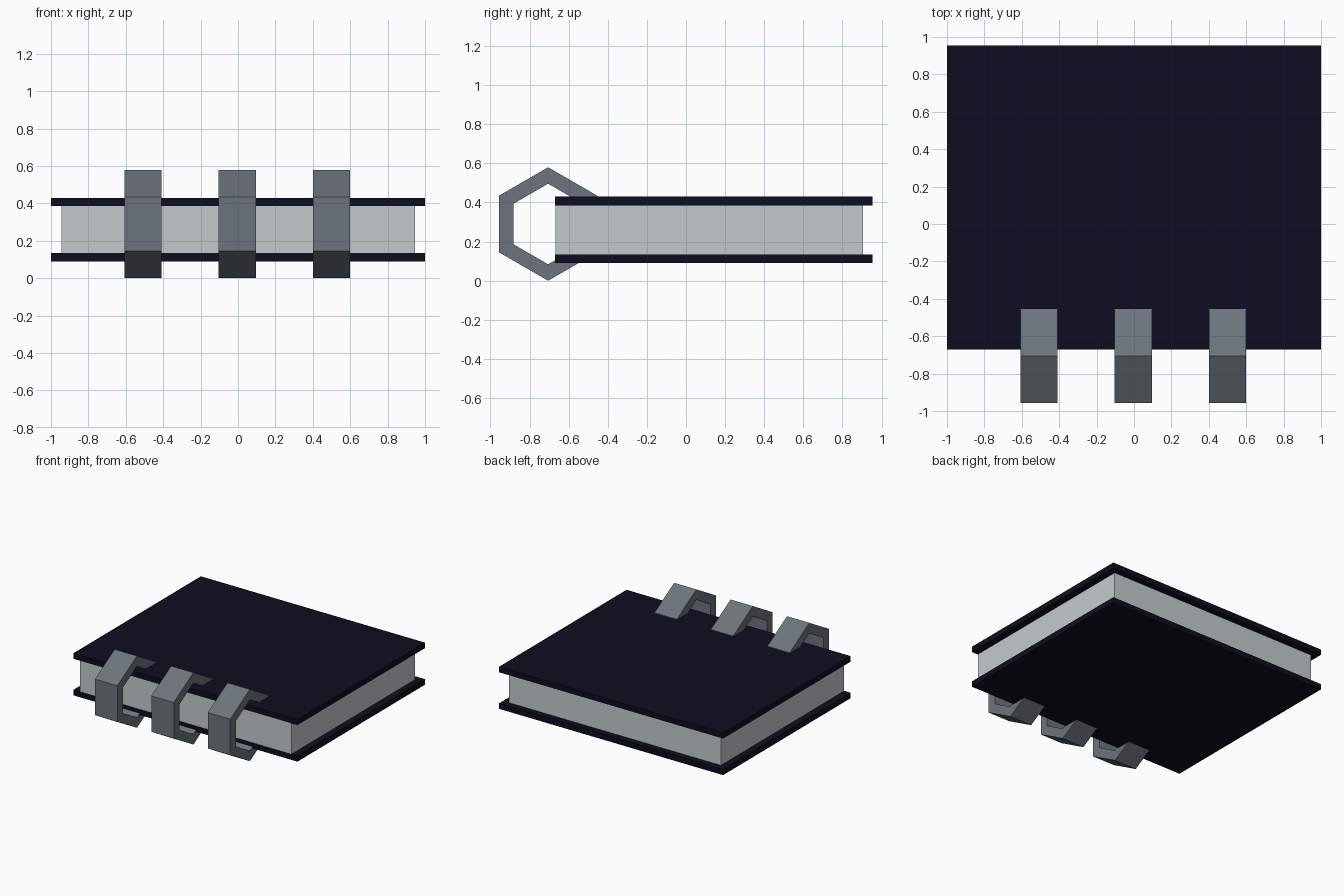
import bpy, bmesh, math

if "Cube" in bpy.data.objects:
    bpy.data.objects.remove(bpy.data.objects["Cube"])


def material(name, rgb):
    m = bpy.data.materials.new(name)
    m.diffuse_color = (*rgb, 1.0)
    m.use_nodes = True
    m.node_tree.nodes["Principled BSDF"].inputs["Base Color"].default_value = m.diffuse_color
    return m


NAVY = material("dark navy", (0.004, 0.004, 0.015))
PAPER = material("pale grey paper", (0.55, 0.60, 0.615))
STEEL = material("steel grey", (0.15, 0.175, 0.20))


def finish(name, bm, mat):
    bmesh.ops.recalc_face_normals(bm, faces=bm.faces)
    me = bpy.data.meshes.new(name)
    bm.to_mesh(me)
    bm.free()
    me.materials.append(mat)
    ob = bpy.data.objects.new(name, me)
    bpy.context.collection.objects.link(ob)
    return ob


def box(name, lo, hi, mat):
    bm = bmesh.new()
    bmesh.ops.create_cube(bm, size=1.0)
    for v in bm.verts:
        v.co = [(a + b) / 2 + c * (b - a) for a, b, c in zip(lo, hi, v.co)]
    return finish(name, bm, mat)


def hex_ring(name, x, mat, y=-0.705, z=0.29, outer=0.29, inner=0.206, width=0.2):
    # hexagonal band with its axis along x and a corner pointing up
    bm = bmesh.new()
    loops = []
    for r, dx in ((outer, -1), (outer, 1), (inner, 1), (inner, -1)):
        loops.append([bm.verts.new((x + dx * width / 2,
                                    y + r * math.sin(i * math.pi / 3),
                                    z + r * math.cos(i * math.pi / 3)))
                      for i in range(6)])
    for k in range(4):
        a, b = loops[k], loops[(k + 1) % 4]
        for i in range(6):
            j = (i + 1) % 6
            bm.faces.new((a[i], a[j], b[j], b[i]))
    return finish(name, bm, mat)


# Covers and page block
box("bottom_cover", (-1, -0.67, 0.09), (1, 0.955, 0.135), NAVY)
box("top_cover", (-1, -0.67, 0.385), (1, 0.955, 0.43), NAVY)
box("pages", (-0.945, -0.668, 0.135), (0.945, 0.905, 0.385), PAPER)

# Three binder rings along the spine
for i, x in enumerate((-0.508, -0.004, 0.5)):
    hex_ring(f"binder_ring_{i + 1}", x, STEEL)
